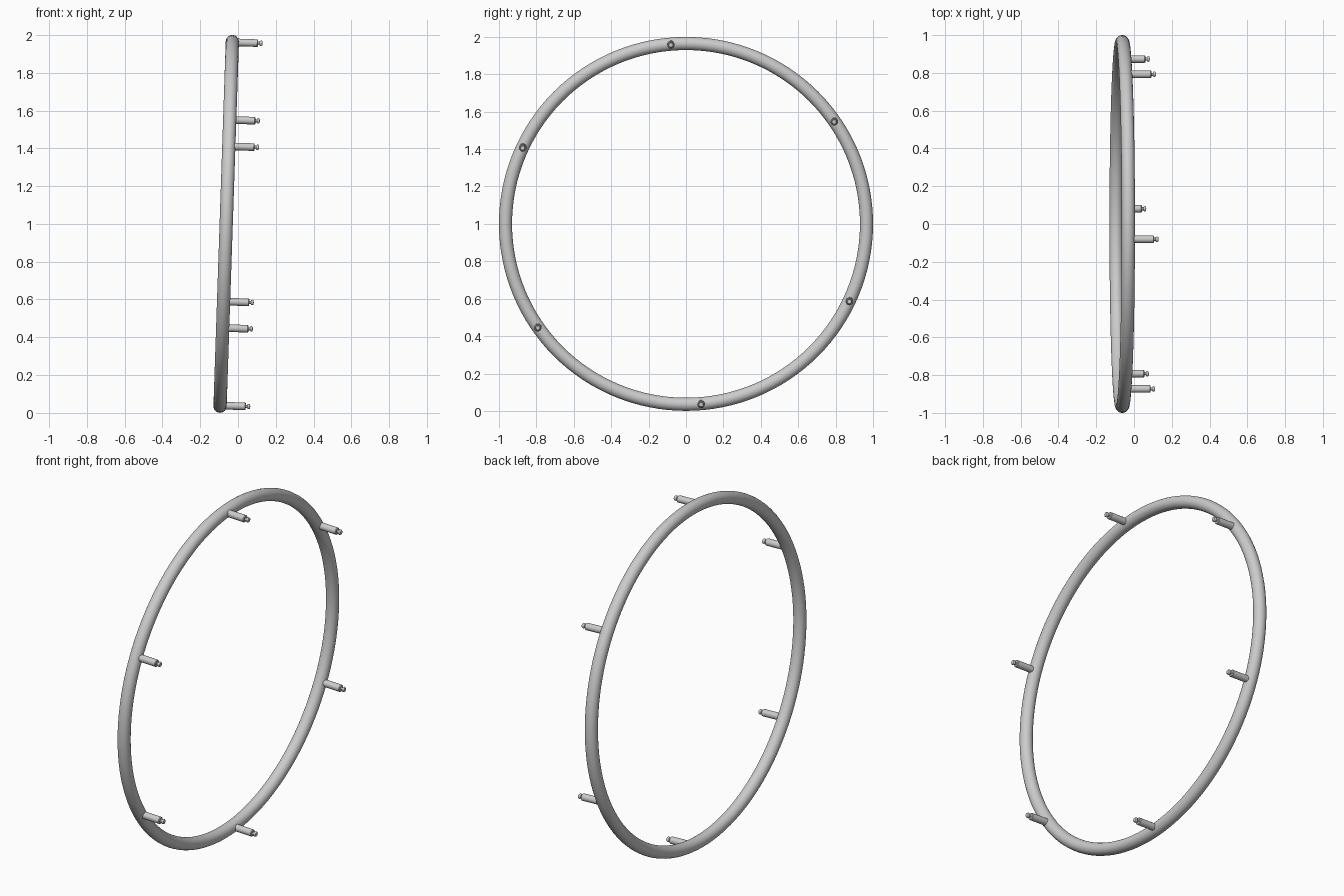
import bpy, bmesh, math
from mathutils import Matrix

if "Cube" in bpy.data.objects:
    bpy.data.objects.remove(bpy.data.objects["Cube"])

R, TUBE = 0.965, 0.035
TILT = math.radians(1.93)
# Local z becomes the ring's axis: nearly +x, leaning slightly downward
FRAME = Matrix.Translation((-0.0625, 0, 1.0)) @ Matrix.Rotation(math.pi / 2 + TILT, 4, 'Y')


def smooth(obj):
    bpy.ops.object.select_all(action='DESELECT')
    obj.select_set(True)
    bpy.context.view_layer.objects.active = obj
    bpy.ops.object.shade_smooth_by_angle(angle=math.radians(35))


def lathe(name, profile, steps=24):
    """Revolve (radius, height) points around local z."""
    bm = bmesh.new()
    verts = [bm.verts.new((r, 0, z)) for r, z in profile]
    edges = [bm.edges.new(pair) for pair in zip(verts, verts[1:])]
    bmesh.ops.spin(bm, geom=verts + edges, cent=(0, 0, 0), axis=(0, 0, 1),
                   angle=math.tau, steps=steps)
    bmesh.ops.remove_doubles(bm, verts=bm.verts, dist=1e-5)
    bmesh.ops.recalc_face_normals(bm, faces=bm.faces)
    mesh = bpy.data.meshes.new(name)
    bm.to_mesh(mesh)
    bm.free()
    obj = bpy.data.objects.new(name, mesh)
    bpy.context.collection.objects.link(obj)
    return obj


# Round tube ring
bpy.ops.mesh.primitive_torus_add(major_radius=R, minor_radius=TUBE,
                                 major_segments=128, minor_segments=28)
ring = bpy.context.object
ring.name = "ring"
ring.matrix_world = FRAME
smooth(ring)

# Six pegs: shaft with chamfered end, thin neck, small button head
PEG = [(0, 0.012), (0.02, 0.012), (0.02, 0.132), (0.017, 0.136), (0.008, 0.136),
       (0.008, 0.144), (0.012, 0.146), (0.0145, 0.150), (0.0145, 0.154),
       (0.011, 0.159), (0, 0.160)]
for k in range(6):
    a = math.radians(-4.8 + 60 * k)
    peg = lathe(f"peg_{k + 1}", PEG)
    peg.matrix_world = FRAME @ Matrix.Translation((-R * math.cos(a), R * math.sin(a), 0))
    smooth(peg)
